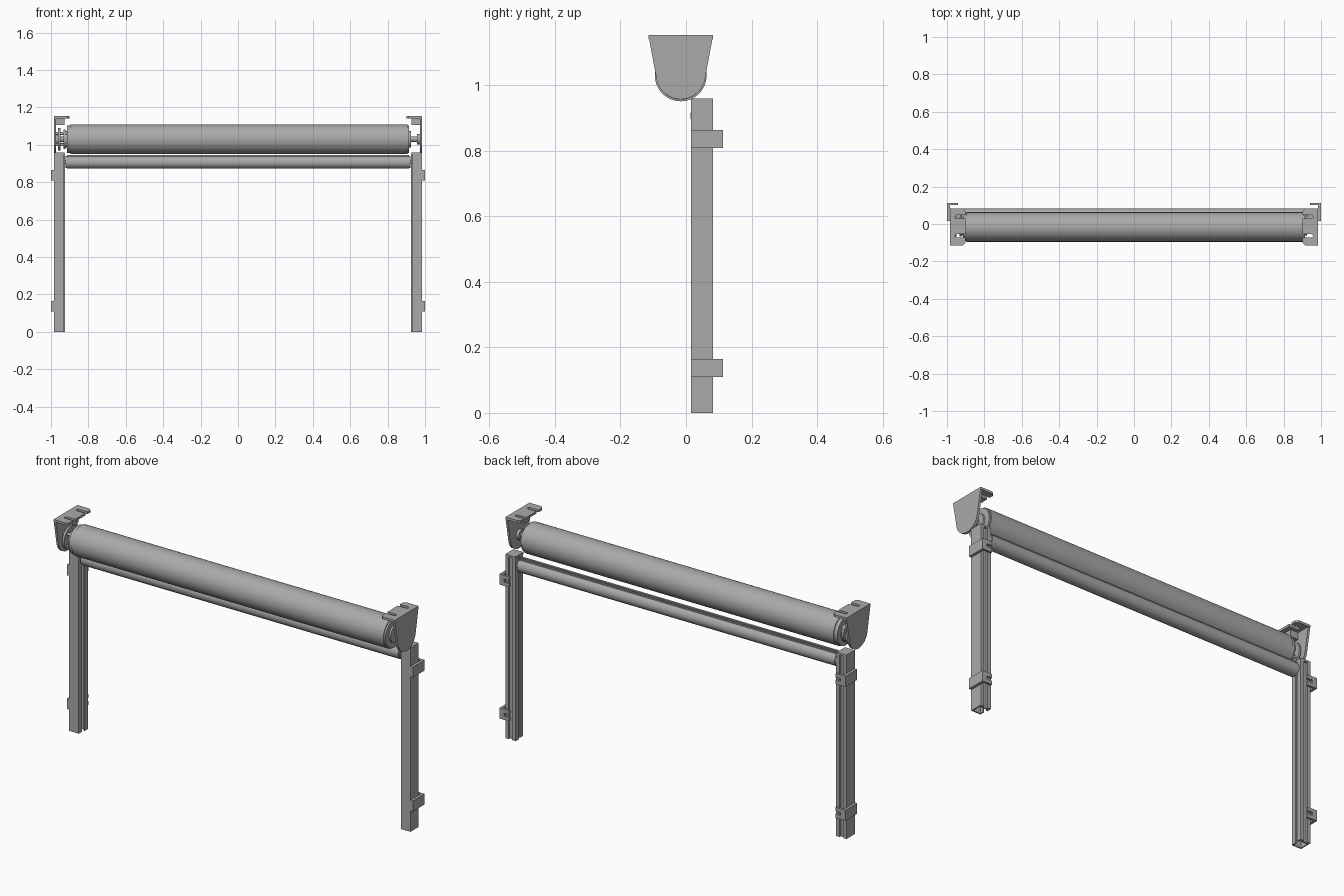
import bpy, bmesh, math
from mathutils import Vector

if "Cube" in bpy.data.objects:
    bpy.data.objects.remove(bpy.data.objects["Cube"], do_unlink=True)

metal = bpy.data.materials.new("grey metal")
metal.use_nodes = True
GREY = (0.40, 0.40, 0.40, 1)
metal.diffuse_color = GREY
metal.node_tree.nodes["Principled BSDF"].inputs["Base Color"].default_value = GREY

CY, CZ = -0.016, 1.03      # roller axis
BY, BZ = 0.048, 0.907      # bottom bar axis


def prism(name, points, axis, lo, hi, smooth=False):
    """Extrude a closed 2D outline along x (points are y, z), y (x, z) or z (x, y)."""
    place = {"x": lambda a, b, t: (t, a, b),
             "y": lambda a, b, t: (a, t, b),
             "z": lambda a, b, t: (a, b, t)}[axis]
    bm = bmesh.new()
    face = bm.faces.new([bm.verts.new(place(a, b, lo)) for a, b in points])
    new = bmesh.ops.extrude_face_region(bm, geom=[face])["geom"]
    shift = Vector(place(0, 0, hi - lo))
    bmesh.ops.translate(bm, vec=shift, verts=[g for g in new if isinstance(g, bmesh.types.BMVert)])
    bmesh.ops.recalc_face_normals(bm, faces=bm.faces)
    mesh = bpy.data.meshes.new(name)
    bm.to_mesh(mesh)
    bm.free()
    mesh.materials.append(metal)
    obj = bpy.data.objects.new(name, mesh)
    bpy.context.collection.objects.link(obj)
    if smooth:
        bpy.ops.object.select_all(action="DESELECT")
        obj.select_set(True)
        bpy.context.view_layer.objects.active = obj
        bpy.ops.object.shade_smooth_by_angle(angle=math.radians(30))
    return obj


def arc(cy, cz, r, start, end, n):
    angles = [math.radians(start + (end - start) * i / n) for i in range(n + 1)]
    return [(cy + r * math.cos(a), cz + r * math.sin(a)) for a in angles]


def disc(name, r, lo, hi, cy=CY, cz=CZ):
    return prism(name, arc(cy, cz, r, 0, 360, 48)[:-1], "x", min(lo, hi), max(lo, hi), True)


def box(name, x0, x1, y0, y1, z0, z1):
    return prism(name, [(x0, y0), (x1, y0), (x1, y1), (x0, y1)], "z", z0, z1)


# Main roller
disc("roller", 0.079, -0.895, 0.905)

# Bottom bar: round tube with a slotted rail on top
bar = arc(BY, BZ, 0.035, 115, 425, 40)
bar += [(BY + 0.015, 0.945), (BY + 0.005, 0.945), (BY + 0.005, 0.925),
        (BY - 0.005, 0.925), (BY - 0.005, 0.945), (BY - 0.015, 0.945)]
prism("bottom_bar", bar, "x", -0.915, 0.915, True)

# Channel section of the guide legs: slot on the inner side, groove at the back
channel = [(0.985, 0.015), (0.985, 0.083), (0.967, 0.083), (0.967, 0.073),
           (0.945, 0.073), (0.945, 0.083), (0.925, 0.083), (0.925, 0.057),
           (0.931, 0.057), (0.931, 0.067), (0.979, 0.067), (0.979, 0.021),
           (0.936, 0.021), (0.936, 0.040), (0.930, 0.040), (0.930, 0.015)]

# Top plate of the end bracket, with two open slots and cut corners
fork = [(0.985, -0.115), (0.915, -0.115), (0.902, -0.102)]
for y in (-0.063, 0.038):
    fork += [(0.902, y - 0.009), (0.948, y - 0.009), (0.957, y - 0.004),
             (0.957, y + 0.004), (0.948, y + 0.009), (0.902, y + 0.009)]
fork += [(0.902, 0.070), (0.915, 0.083), (0.985, 0.083)]

# Side plate of the end bracket
shield = [(CY + 0.099, 1.153), (CY - 0.099, 1.153)] + arc(CY, 1.032, 0.075, 194, 346, 24)

for s, side in ((1, "left"), (-1, "right")):
    def mirrored(points):
        return [(s * x, b) for x, b in points]

    def sbox(name, x0, x1, *rest):
        return box(f"{side}_{name}", s * x0, s * x1, *rest)

    # Guide leg and its cap
    prism(f"{side}_leg", mirrored(channel), "z", 0, 0.952)
    sbox("leg_cap", 0.928, 0.985, 0.015, 0.083, 0.950, 0.960)

    # Wall clips: outer plate plus a forked flange behind the leg
    for z, level in ((0.1375, "lower"), (0.8365, "upper")):
        sbox(f"{level}_clip_plate", 0.985, 0.999, 0.015, 0.113, z - 0.0275, z + 0.0275)
        flange = [(0.990, z - 0.0275), (0.942, z - 0.0275), (0.942, z - 0.008),
                  (0.972, z - 0.008), (0.972, z + 0.008), (0.942, z + 0.008),
                  (0.942, z + 0.0275), (0.990, z + 0.0275)]
        prism(f"{side}_{level}_clip_flange", mirrored(flange), "y", 0.101, 0.113)

    # End bracket
    prism(f"{side}_bracket_top", mirrored(fork), "z", 1.141, 1.153)
    prism(f"{side}_bracket_side", shield, "x", min(s * 0.973, s * 0.985),
          max(s * 0.973, s * 0.985), True)
    sbox("bracket_block", 0.928, 0.975, CY - 0.025, CY + 0.025, 1.105, 1.143)

    # Roller end rim and shaft
    disc(f"{side}_roller_rim", 0.074, s * 0.890, s * 0.914)
    disc(f"{side}_roller_hub", 0.045, s * 0.910, s * 0.924)
    disc(f"{side}_shaft", 0.014, s * 0.915, s * 0.975)
    disc(f"{side}_shaft_collar", 0.028, s * 0.958, s * 0.975)

    # Bottom bar end cap and guide pin
    disc(f"{side}_bar_cap", 0.032, s * 0.912, s * 0.921, BY, BZ)
    disc(f"{side}_bar_pin", 0.008, s * 0.915, s * 0.965, BY, BZ)

# Drive unit at the right end: mounting disc carried on four posts
disc("drive_disc", 0.060, -0.962, -0.950)
disc("drive_gear", 0.052, -0.934, -0.922)
for i in range(4):
    a = math.radians(45 + 90 * i)
    disc(f"drive_post_{i + 1}", 0.008, -0.975, -0.915,
         CY + 0.042 * math.cos(a), CZ + 0.042 * math.sin(a))
